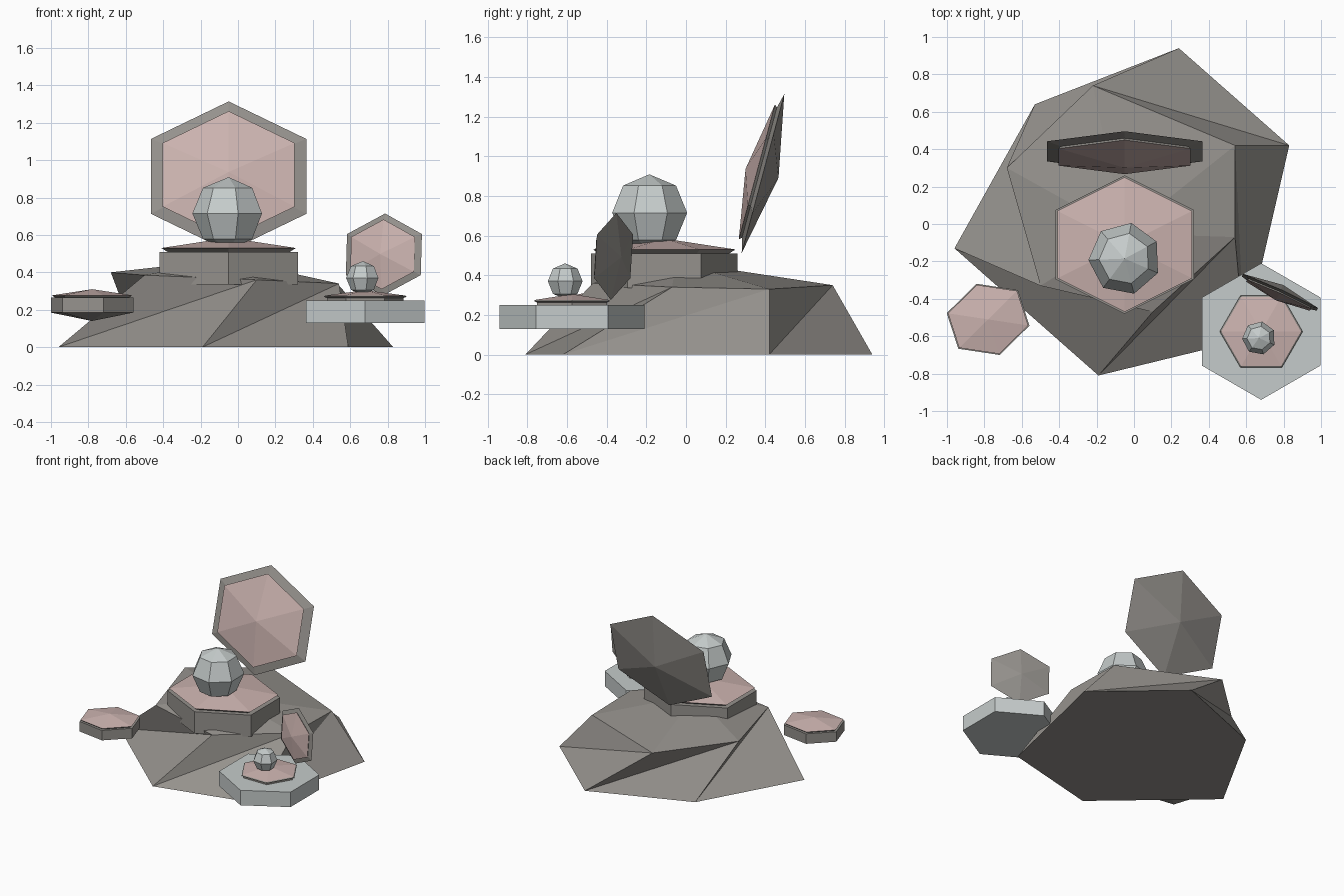
import bpy, bmesh, math
from math import radians

if "Cube" in bpy.data.objects:
    bpy.data.objects.remove(bpy.data.objects["Cube"])


def material(name, rgb):
    m = bpy.data.materials.new(name)
    m.diffuse_color = (*rgb, 1.0)
    m.use_nodes = True
    m.node_tree.nodes["Principled BSDF"].inputs["Base Color"].default_value = m.diffuse_color
    return m


ROCK = material("rock grey", (0.30, 0.285, 0.265))
PINK = material("dusty pink", (0.60, 0.45, 0.43))
PALE = material("pale grey", (0.56, 0.60, 0.595))

# Hexagon outlines: a squat one with points up and down, and a regular one
SQUAT = [(0, 1), (-1, 0.5), (-1, -0.5), (0, -1), (1, -0.5), (1, 0.5)]
REGULAR = [(math.cos(radians(a)), math.sin(radians(a))) for a in range(30, 390, 60)]


def finish(name, bm, mats, loc=(0, 0, 0), rot=(0, 0, 0)):
    bmesh.ops.recalc_face_normals(bm, faces=bm.faces)
    me = bpy.data.meshes.new(name)
    bm.to_mesh(me)
    bm.free()
    for m in mats:
        me.materials.append(m)
    ob = bpy.data.objects.new(name, me)
    ob.location = loc
    ob.rotation_euler = [radians(a) for a in rot]
    bpy.context.collection.objects.link(ob)
    return ob


def stack(name, outline, rings, loc, rot=(0, 0, 0), mats=(ROCK,), top=0):
    """Join scaled outlines (size, height); size 0 is a point. top = slot of the last band."""
    bm = bmesh.new()
    loops = []
    for size, z in rings:
        if size == 0:
            loops.append([bm.verts.new((0, 0, z))])
        else:
            loops.append([bm.verts.new((x * size, y * size, z)) for x, y in outline])
    n = len(outline)
    for k, (a, b) in enumerate(zip(loops, loops[1:])):
        for i in range(n):
            j = (i + 1) % n
            if len(a) == 1:
                f = bm.faces.new((a[0], b[i], b[j]))
            elif len(b) == 1:
                f = bm.faces.new((a[i], a[j], b[0]))
            else:
                f = bm.faces.new((a[i], a[j], b[j], b[i]))
            f.material_index = top if k == len(rings) - 2 else 0
    for loop in (loops[0], loops[-1]):
        if len(loop) > 1:
            bm.faces.new(loop)
    return finish(name, bm, mats, loc, rot)


def ball(name, radius, loc, turn):
    bm = bmesh.new()
    bmesh.ops.create_uvsphere(bm, u_segments=7, v_segments=4, radius=radius)
    # Turn so that one corner sits at the given angle from +x
    first = max(bm.verts, key=lambda v: (abs(v.co.z) < 1e-4, v.co.x))
    base = math.degrees(math.atan2(first.co.y, first.co.x))
    return finish(name, bm, [PALE], loc, (0, 0, turn - base))


def board(name, s, loc, rot):
    # Leaning panel: pointed back, grey rim, shallow pink dish on the front
    return stack(name, SQUAT,
                 [(0, -0.195 * s), (s, 0), (0.82 * s, 0.045 * s), (0.85 * s, 0.077 * s), (0, 0.22 * s)],
                 loc, rot, (ROCK, PINK), 1)


# Faceted rock: two twisted rings zigzagged together, plus a low peak
low = [(-0.96, -0.13), (-0.53, 0.64), (0.24, 0.94), (0.83, 0.42), (0.59, -0.62), (-0.19, -0.81)]
high = [(-0.68, 0.30, 0.40), (-0.22, 0.74, 0.35), (0.54, 0.42, 0.33),
        (0.54, -0.07, 0.34), (0.10, -0.47, 0.36), (-0.50, -0.33, 0.385)]
bm = bmesh.new()
lo = [bm.verts.new((x, y, 0)) for x, y in low]
hi = [bm.verts.new(p) for p in high]
peak = bm.verts.new((-0.05, -0.05, 0.47))
for i in range(6):
    j = (i + 1) % 6
    bm.faces.new((lo[i], lo[j], hi[i - 1]))
    bm.faces.new((lo[i], hi[i - 1], hi[i - 2]))
    bm.faces.new((hi[i], hi[j], peak))
bm.faces.new(lo)
finish("rock", bm, [ROCK])

# Main plinth with its overhanging pink cap, ball and leaning board
stack("plinth", SQUAT, [(0.37, 0.335), (0.37, 0.51)], (-0.05, -0.11, 0))
stack("plinth_cap", SQUAT, [(0.32, 0.505), (0.36, 0.53), (0, 0.585)],
      (-0.05, -0.11, 0), mats=(ROCK, PINK), top=1)
ball("main_ball", 0.194, (-0.05, -0.185, 0.715), 28)
board("main_board", 0.415, (-0.05, 0.3885, 0.913), (75, 0, 0))

# Side platform with the same set at a smaller size
stack("side_platform", REGULAR, [(0.365, 0.13), (0.365, 0.25)], (0.68, -0.575, 0), mats=(PALE,))
stack("side_base", REGULAR, [(0.205, 0.25), (0.205, 0.265)], (0.68, -0.575, 0), (0, 0, 30))
stack("side_cap", REGULAR, [(0.19, 0.257), (0.222, 0.27), (0.213, 0.276), (0, 0.305)],
      (0.68, -0.575, 0), (0, 0, 30), (ROCK, PINK), 1)
ball("side_ball", 0.09, (0.668, -0.61, 0.37), 28)
board("side_board", 0.22, (0.78, -0.365, 0.495), (86, 0, -24.5))

# Floating pod with pointed underside
stack("pod", SQUAT, [(0, 0.14), (0.2, 0.185), (0.2, 0.265), (0.18, 0.265)],
      (-0.78, -0.51, 0), (0, 0, 18))
stack("pod_cap", SQUAT, [(0.175, 0.262), (0.194, 0.277), (0, 0.31)],
      (-0.78, -0.51, 0), (0, 0, 18), (ROCK, PINK), 1)
